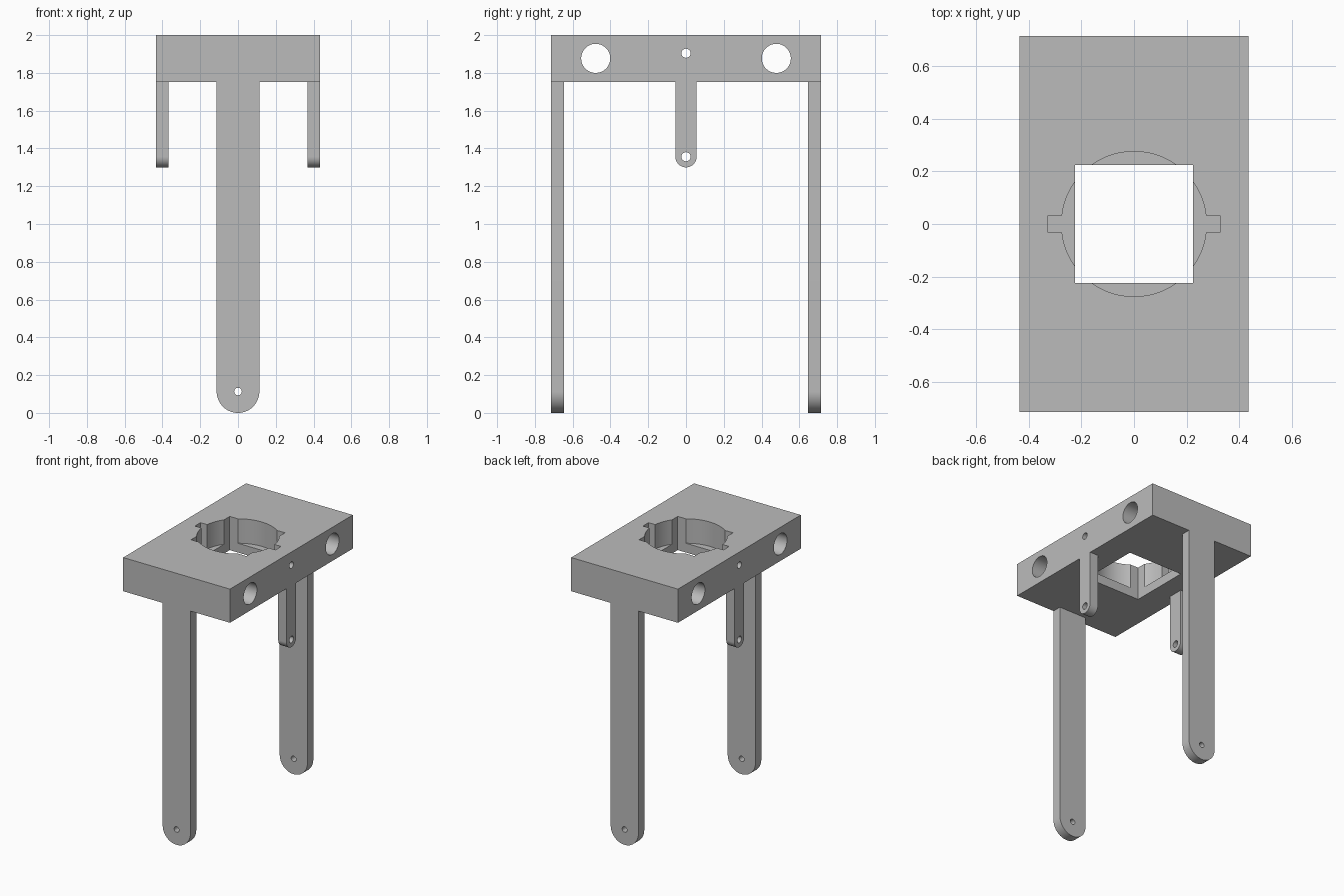
import bpy, bmesh, math
from mathutils import Matrix, Vector

default = bpy.data.objects.get("Cube")
if default:
    bpy.data.objects.remove(default, do_unlink=True)

grey = bpy.data.materials.new("plain grey")
grey.use_nodes = True
colour = (0.5, 0.5, 0.5, 1)
grey.diffuse_color = colour
grey.node_tree.nodes["Principled BSDF"].inputs["Base Color"].default_value = colour

TOP, UNDER = 2.0, 1.752       # top block heights
HALF_X, HALF_Y = 0.435, 0.715
WALL = 0.068                  # leg thickness
LEDGE = UNDER + WALL          # floor of the round pocket


def to_object(name, bm):
    bmesh.ops.recalc_face_normals(bm, faces=bm.faces)
    mesh = bpy.data.meshes.new(name)
    bm.to_mesh(mesh)
    bm.free()
    mesh.materials.append(grey)
    obj = bpy.data.objects.new(name, mesh)
    bpy.context.collection.objects.link(obj)
    return obj


def box(name, low, high):
    bm = bmesh.new()
    low, high = Vector(low), Vector(high)
    size = Matrix.Diagonal((high - low).to_4d())
    bmesh.ops.create_cube(bm, size=1, matrix=Matrix.Translation((low + high) / 2) @ size)
    return to_object(name, bm)


def rod(name, centre, radius, depth, axis, sides=48):
    bm = bmesh.new()
    turn = Vector((0, 0, 1)).rotation_difference(Vector(axis)).to_matrix().to_4x4()
    bmesh.ops.create_cone(bm, cap_ends=True, segments=sides, radius1=radius,
                          radius2=radius, depth=depth,
                          matrix=Matrix.Translation(centre) @ turn)
    return to_object(name, bm)


def cut(target, cutter):
    cutter.hide_render = True
    mod = target.modifiers.new("cut", "BOOLEAN")
    mod.operation, mod.solver, mod.object = "DIFFERENCE", "EXACT", cutter
    bpy.context.view_layer.objects.active = target
    bpy.ops.object.modifier_apply(modifier=mod.name)
    bpy.data.objects.remove(cutter, do_unlink=True)


def leg(name, radius, bottom, hole, reach, angle):
    """Rounded strap, flush with the block side that faces the given angle."""
    centre = bottom + radius
    outline = [(radius, UNDER), (-radius, UNDER)]
    for i in range(33):
        a = math.pi * (1 + i / 32)
        outline.append((radius * math.cos(a), centre + radius * math.sin(a)))
    bm = bmesh.new()
    face = bm.faces.new([bm.verts.new((x, -reach, z)) for x, z in outline])
    made = bmesh.ops.extrude_face_region(bm, geom=[face])["geom"]
    moved = [v for v in made if isinstance(v, bmesh.types.BMVert)]
    bmesh.ops.translate(bm, verts=moved, vec=(0, WALL, 0))
    turn = Matrix.Rotation(angle, 4, "Z")
    bmesh.ops.transform(bm, matrix=turn, verts=bm.verts)
    obj = to_object(name, bm)
    direction = turn @ Vector((0, -1, 0))
    spot = direction * (reach - WALL / 2) + Vector((0, 0, centre))
    cut(obj, rod("hole_cutter", spot, hole, 0.3, direction, 32))
    return obj


# Top block with a square opening, round pocket and two key slots
block = box("top_block", (-HALF_X, -HALF_Y, UNDER), (HALF_X, HALF_Y, TOP))
S = 0.225
cut(block, box("square_cutter", (-S, -S, UNDER - 0.1), (S, S, TOP + 0.1)))
cut(block, rod("pocket_cutter", (0, 0, LEDGE + 0.2), 0.276, 0.4, (0, 0, 1), 64))
cut(block, box("slot_cutter", (-0.328, -0.033, LEDGE), (0.328, 0.033, TOP + 0.1)))

# Cross holes through the sides of the block
for y in (-0.478, 0.478):
    cut(block, rod("side_hole_cutter", (0, y, 1.877), 0.077, 1.2, (1, 0, 0)))
cut(block, rod("pin_hole_cutter", (0, 0, 1.904), 0.024, 1.2, (1, 0, 0), 32))

# Long legs front and back, short tabs on both sides
parts = [
    block,
    leg("front_leg", 0.113, 0, 0.02, HALF_Y, 0),
    leg("back_leg", 0.113, 0, 0.02, HALF_Y, math.pi),
    leg("left_tab", 0.056, 1.3, 0.024, HALF_X, math.pi / 2),
    leg("right_tab", 0.056, 1.3, 0.024, HALF_X, -math.pi / 2),
]

# Smooth the round surfaces, keep the corners sharp
bpy.ops.object.select_all(action="DESELECT")
for part in parts:
    part.select_set(True)
bpy.context.view_layer.objects.active = block
bpy.ops.object.shade_smooth_by_angle(angle=math.radians(30))
